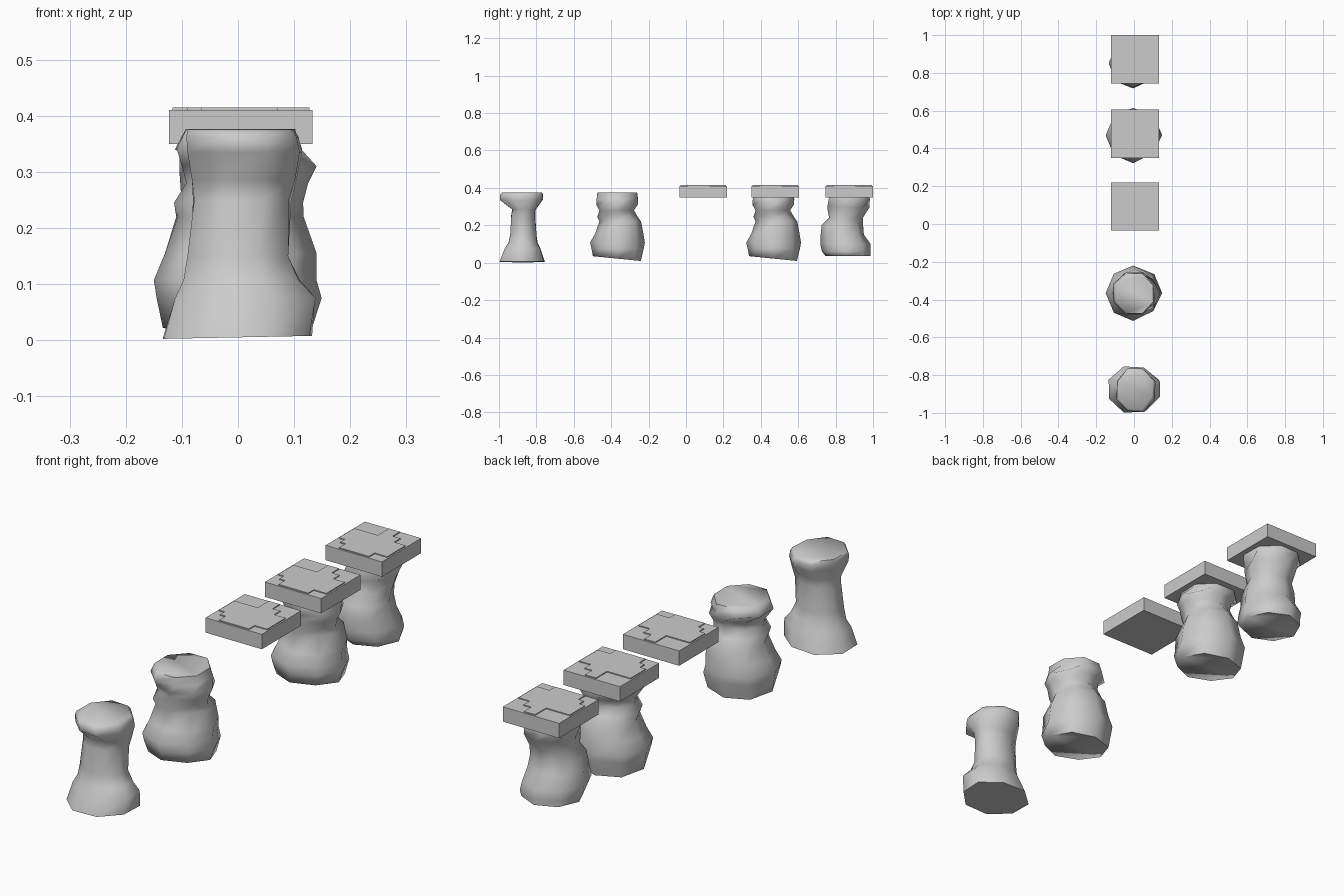
import bpy, bmesh, math, random

if "Cube" in bpy.data.objects:
    bpy.data.objects.remove(bpy.data.objects["Cube"])

SIDES = 8


def finish(bm, name, smooth_angle=None):
    bmesh.ops.recalc_face_normals(bm, faces=bm.faces)
    me = bpy.data.meshes.new(name)
    bm.to_mesh(me)
    bm.free()
    ob = bpy.data.objects.new(name, me)
    bpy.context.collection.objects.link(ob)
    if smooth_angle:
        bpy.ops.object.select_all(action='DESELECT')
        ob.select_set(True)
        bpy.context.view_layer.objects.active = ob
        bpy.ops.object.shade_smooth_by_angle(angle=math.radians(smooth_angle))
    return ob


def pillar(name, yc, rings, seed, tilt=(0, 0)):
    """Lofted rock; each ring is (z, xmin, xmax, ymin, ymax, twisted)."""
    rnd = random.Random(seed)
    bm = bmesh.new()
    loops = []
    for i, (z, x0, x1, y0, y1, twisted) in enumerate(rings):
        phase = math.pi / SIDES if twisted else 0
        grow = 1 / math.cos(phase)
        loop = []
        for k in range(SIDES):
            a = 2 * math.pi * k / SIDES + phase
            j = 1 if k % 2 == 0 else rnd.uniform(0.94, 1.03)
            x = (x0 + x1) / 2 + (x1 - x0) / 2 * math.cos(a) * grow * j
            y = (y0 + y1) / 2 + (y1 - y0) / 2 * math.sin(a) * grow * j
            dz = tilt[0] * x + tilt[1] * y if i == 0 else 0
            loop.append(bm.verts.new((x, yc + y, z + dz)))
        loops.append(loop)
    for a, b in zip(loops, loops[1:]):
        for k in range(SIDES):
            n = (k + 1) % SIDES
            bm.faces.new((a[k], a[n], b[n], b[k]))
    bm.faces.new(loops[0][::-1])
    bm.faces.new(loops[-1])
    return finish(bm, name, 75)


def slab(name, yc):
    # square block
    bm = bmesh.new()
    bmesh.ops.create_cube(bm, size=1)
    for v in bm.verts:
        v.co = (0.005 + v.co.x * 0.256, yc + v.co.y * 0.255, 0.38 + v.co.z * 0.061)
    finish(bm, name)
    # thin raised panel with stepped corners
    outline = [(-.07, -.122), (.065, -.122), (.065, -.085), (.122, -.085),
               (.122, .035), (.07, .035), (.07, .075), (.035, .075), (.035, .122),
               (-.015, .122), (-.015, .05), (-.122, .05), (-.122, -.05),
               (-.095, -.05), (-.095, -.08), (-.07, -.08)]
    bm = bmesh.new()
    f = bm.faces.new([bm.verts.new((0.005 + x, yc + y, 0.409)) for x, y in outline])
    up = bmesh.ops.extrude_face_region(bm, geom=[f])['geom']
    for v in up:
        if isinstance(v, bmesh.types.BMVert):
            v.co.z += 0.0055
    finish(bm, name + "_raised_panel")


# slim flared pillar
slim = [(.005, -.132, .132, -.118, .124, 1), (.075, -.112, .137, -.092, .10, 1),
        (.107, -.097, .11, -.07, .085, 1), (.15, -.09, .089, -.062, .078, 1),
        (.25, -.078, .095, -.056, .072, 1), (.285, -.082, .104, -.05, .075, 1),
        (.335, -.09, .114, -.117, .112, 1), (.362, -.092, .108, -.117, .114, 1),
        (.375, -.09, .10, -.105, .108, 1)]
# stout lumpy pillar
stout = [(.022, -.134, .132, -.13, .126, 0), (.075, -.145, .149, -.137, .142, 0),
         (.107, -.15, .14, -.145, .148, 0), (.155, -.13, .14, -.118, .14, 0),
         (.22, -.11, .117, -.095, .128, 0), (.245, -.114, .116, -.106, .11, 0),
         (.28, -.092, .125, -.095, .09, 0), (.31, -.10, .14, -.112, .11, 0),
         (.34, -.109, .113, -.11, .112, 1), (.376, -.092, .10, -.105, .105, 1)]
# medium waisted pillar
medium = [(.036, -.12, .125, -.11, .13, 0), (.06, -.128, .13, -.128, .132, 0),
          (.10, -.134, .125, -.137, .132, 0), (.15, -.12, .11, -.135, .096, 0),
          (.20, -.11, .10, -.13, .092, 0), (.24, -.10, .098, -.09, .09, 0),
          (.295, -.104, .11, -.10, .126, 0), (.34, -.105, .112, -.092, .128, 1),
          (.375, -.092, .10, -.08, .115, 1)]

pillar("slim_pillar", -0.878, slim, 1, (.02, 0))
pillar("stout_pillar", -0.368, stout, 2, (0, -.1))
slab("loose_slab", 0.0925)
pillar("stout_base", 0.467, stout, 2, (0, -.1))
slab("middle_slab", 0.4775)
pillar("medium_base", 0.855, medium, 3)
slab("back_slab", 0.8725)
